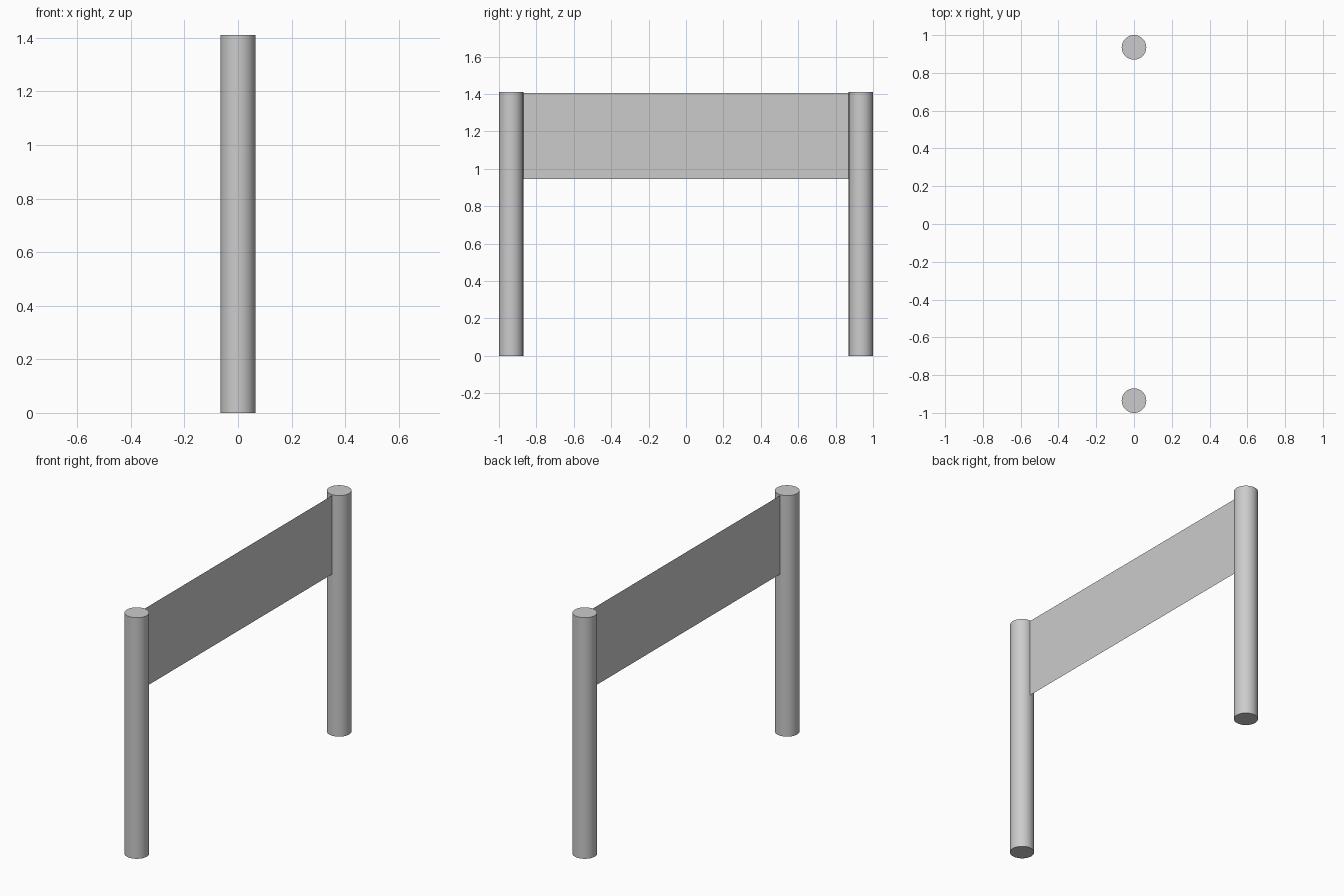
import bpy, math

if "Cube" in bpy.data.objects:
    bpy.data.objects.remove(bpy.data.objects["Cube"])

RADIUS, HEIGHT, POST_Y = 0.065, 1.41, 0.935

# Two round posts
for side, name in ((-1, "front_post"), (1, "back_post")):
    bpy.ops.mesh.primitive_cylinder_add(vertices=48, radius=RADIUS, depth=HEIGHT,
                                        location=(0, side * POST_Y, HEIGHT / 2))
    bpy.context.object.name = name
    bpy.ops.object.shade_smooth_by_angle(angle=math.radians(30))

# Paper-thin banner stretched between the posts
y, low, high = POST_Y - RADIUS, 0.945, 1.405
mesh = bpy.data.meshes.new("banner_panel")
mesh.from_pydata([(0, -y, low), (0, y, low), (0, y, high), (0, -y, high)],
                 [], [(0, 1, 2, 3)])
panel = bpy.data.objects.new("banner_panel", mesh)
bpy.context.collection.objects.link(panel)
